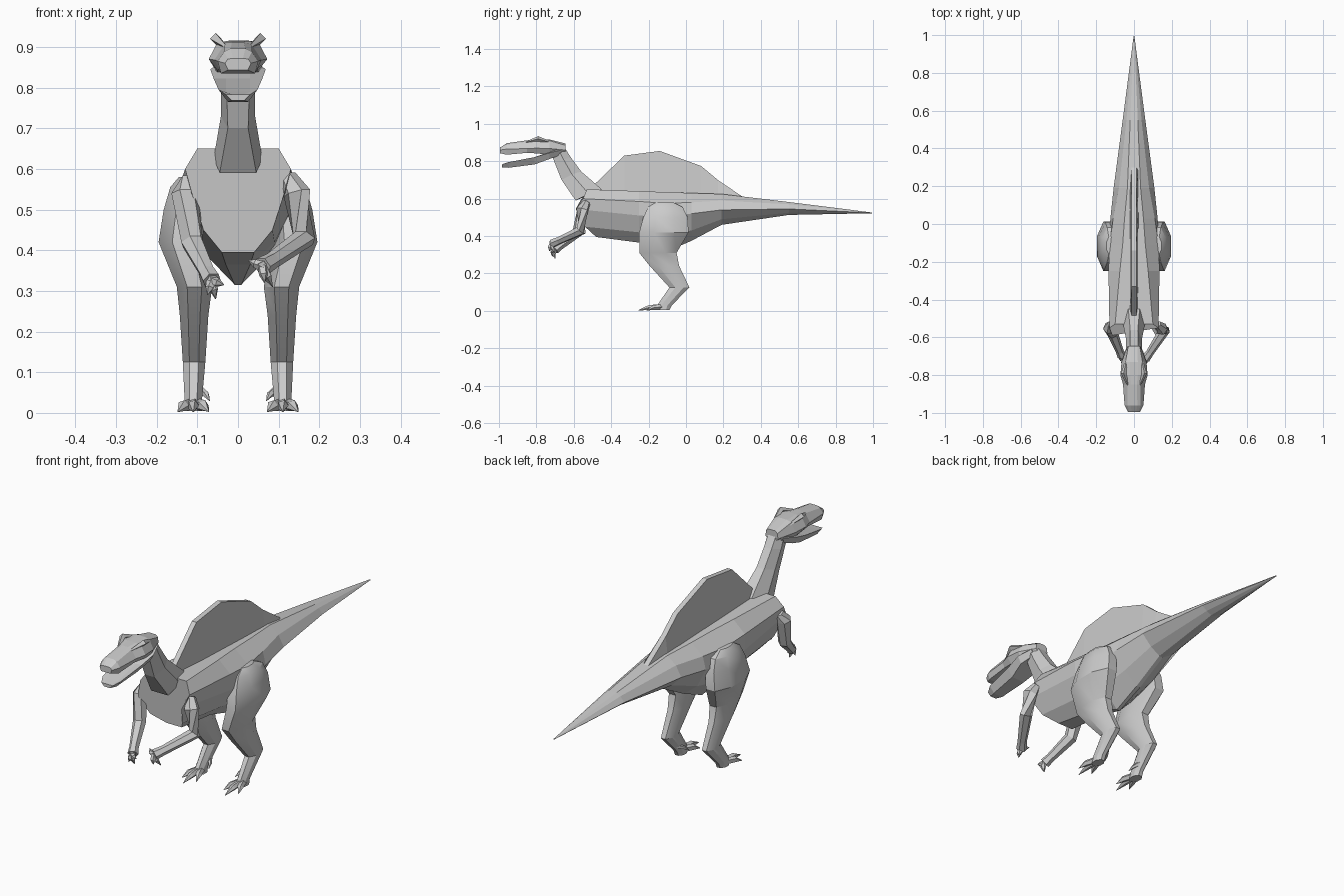
import bpy, bmesh
from math import sin, cos, pi, radians
from mathutils import Vector


def loft(name, rings, smooth=False):
    """Skin closed rings of equal size and cap both ends."""
    bm = bmesh.new()
    vs = [[bm.verts.new(p) for p in r] for r in rings]
    n = len(rings[0])
    for a, b in zip(vs, vs[1:]):
        for i in range(n):
            j = (i + 1) % n
            bm.faces.new((a[i], a[j], b[j], b[i]))
    bm.faces.new(vs[0])
    bm.faces.new(vs[-1])
    bmesh.ops.recalc_face_normals(bm, faces=bm.faces)
    me = bpy.data.meshes.new(name)
    bm.to_mesh(me)
    bm.free()
    ob = bpy.data.objects.new(name, me)
    bpy.context.collection.objects.link(ob)
    if smooth:
        bpy.ops.object.select_all(action='DESELECT')
        ob.select_set(True)
        bpy.context.view_layer.objects.active = ob
        bpy.ops.object.shade_smooth_by_angle(angle=radians(30))
    return ob


def section(y, half):
    """Symmetric ring at y from half points (x, z) or (x, z, y offset)."""
    pts = [(p[0], y + (p[2] if len(p) > 2 else 0), p[1]) for p in half]
    return pts + [(-x, yy, z) for x, yy, z in reversed(pts)]


def ellipse(cx, cy, cz, rx, ry, n=8):
    return [(cx + rx * cos(2 * pi * (i + .5) / n),
             cy + ry * sin(2 * pi * (i + .5) / n), cz) for i in range(n)]


def tube(name, path, radii, n=6):
    """Faceted tapering tube along a path."""
    p = [Vector(q) for q in path]
    rings = []
    for i, c in enumerate(p):
        d = p[min(i + 1, len(p) - 1)] - p[max(i - 1, 0)]
        q = d.to_track_quat('Z', 'Y')
        rings.append([c + q @ Vector((radii[i] * cos(2 * pi * k / n),
                                      radii[i] * sin(2 * pi * k / n), 0)) for k in range(n)])
    return loft(name, rings)


# Body and tail
loft("body_and_tail", [
    section(-.53, [(.10, .65), (.13, .60, -.02), (.115, .545, -.06), (.085, .45, -.01), (.04, .395, .05)]),
    section(-.25, [(.075, .64), (.135, .585), (.135, .51), (.09, .42), (.03, .365)]),
    section(-.11, [(.06, .635), (.13, .575), (.135, .50), (.09, .40), (.008, .315)]),
    section(.03, [(.05, .63), (.11, .58), (.125, .52), (.08, .43), (.01, .375)]),
    section(.19, [(.035, .625), (.08, .59), (.108, .54), (.06, .49), (.01, .46)]),
    section(.55, [(.02, .582), (.04, .57), (.06, .545), (.035, .525), (.008, .513)]),
    section(.995, [(.001, .526), (.0015, .525), (.002, .524), (.0015, .523), (.001, .522)])])

# Sail: columns narrowing from base to crest
crest = [(-.53, .645), (-.48, .685), (-.33, .83), (-.14, .855), (.08, .775), (.17, .70), (.30, .612)]
loft("back_sail", [section(y, [(.012, z), (.024, .60)]) for y, z in crest])

# Neck
loft("neck", [
    section(-.54, [(.03, .65, .09), (.06, .625, .02), (.045, .59, -.05)]),
    section(-.61, [(.02, .745, .05), (.042, .73, 0), (.025, .70, -.055)]),
    section(-.655, [(.02, .82, .04), (.042, .81, 0), (.028, .80, -.05)]),
    section(-.69, [(.02, .89, .03), (.04, .88, 0), (.03, .87, -.04)])])

# Skull with upper jaw
loft("skull", [
    section(-.645, [(.018, .895), (.03, .885), (.033, .86), (.02, .845)]),
    section(-.73, [(.02, .916), (.045, .91), (.066, .868), (.05, .835)]),
    section(-.80, [(.02, .915), (.05, .912), (.072, .87), (.05, .842)]),
    section(-.85, [(.015, .912), (.034, .905), (.058, .868), (.046, .845)]),
    section(-.96, [(.018, .896), (.034, .888), (.05, .865), (.042, .835)]),
    section(-.995, [(.012, .872), (.025, .87), (.032, .86), (.024, .843)])])

# Lower jaw
loft("lower_jaw", [
    section(-.665, [(.03, .875), (.045, .86), (.03, .835)]),
    section(-.73, [(.03, .85), (.068, .845), (.05, .812), (.01, .81)][:3]),
    section(-.81, [(.03, .822), (.06, .822), (.035, .783)]),
    section(-.95, [(.03, .79), (.048, .795), (.025, .765)]),
    section(-.985, [(.015, .783), (.03, .783), (.015, .768)])])

for side, s in (("right", 1), ("left", -1)):
    # Brow crests
    tube(side + "_brow", [(s * .04, -.72, .90), (s * .055, -.79, .92), (s * .03, -.86, .90)],
         [.006, .014, .004], 4)

    # Legs
    loft(side + "_leg", [ellipse(s * x, y, z, rx, ry) for x, y, z, rx, ry in [
        (.125, -.115, .58, .022, .05), (.125, -.11, .555, .045, .10),
        (.13, -.11, .50, .057, .128), (.138, -.118, .42, .062, .143),
        (.107, -.15, .31, .047, .108), (.108, -.115, .24, .038, .085),
        (.108, -.035, .125, .03, .058), (.11, -.115, .03, .023, .042),
        (.11, -.12, .005, .025, .035)]], smooth=True)

    # Toes and dewclaw
    for i, (x, y) in enumerate([(.072, -.21), (.11, -.255), (.148, -.21)]):
        mid = .11 + (x - .11) * .65
        tube(f"{side}_toe_{i}", [(s * .11, -.11, .022), (s * mid, (y - .14) / 2, .018), (s * x, y, .003)],
             [.016, .014, .001], 5)
    tube(side + "_dewclaw", [(s * .10, -.07, .06), (s * .078, -.10, .045), (s * .07, -.12, .03)],
         [.012, .008, .001], 5)

# Arms, each in its own pose
poses = {
    "right": [(.125, -.53, .58), (.145, -.555, .54), (.163, -.56, .43), (.085, -.68, .375), (.06, -.715, .36)],
    "left": [(-.12, -.53, .575), (-.13, -.55, .54), (-.113, -.58, .42), (-.075, -.675, .345), (-.064, -.70, .325)]}
claws = {
    "right": [(.085, -.70, .31), (.065, -.73, .32), (.025, -.70, .375)],
    "left": [(-.055, -.70, .28), (-.075, -.715, .29), (-.035, -.715, .315)]}
for side, path in poses.items():
    tube(side + "_arm", path, [.02, .034, .029, .021, .024])
    hand = Vector(path[-1])
    for i, tip in enumerate(claws[side]):
        t = Vector(tip)
        tube(f"{side}_claw_{i}", [hand + (hand - t) * .2, hand.lerp(t, .5) + Vector((0, -.008, 0)), t],
             [.014, .011, .001], 5)
